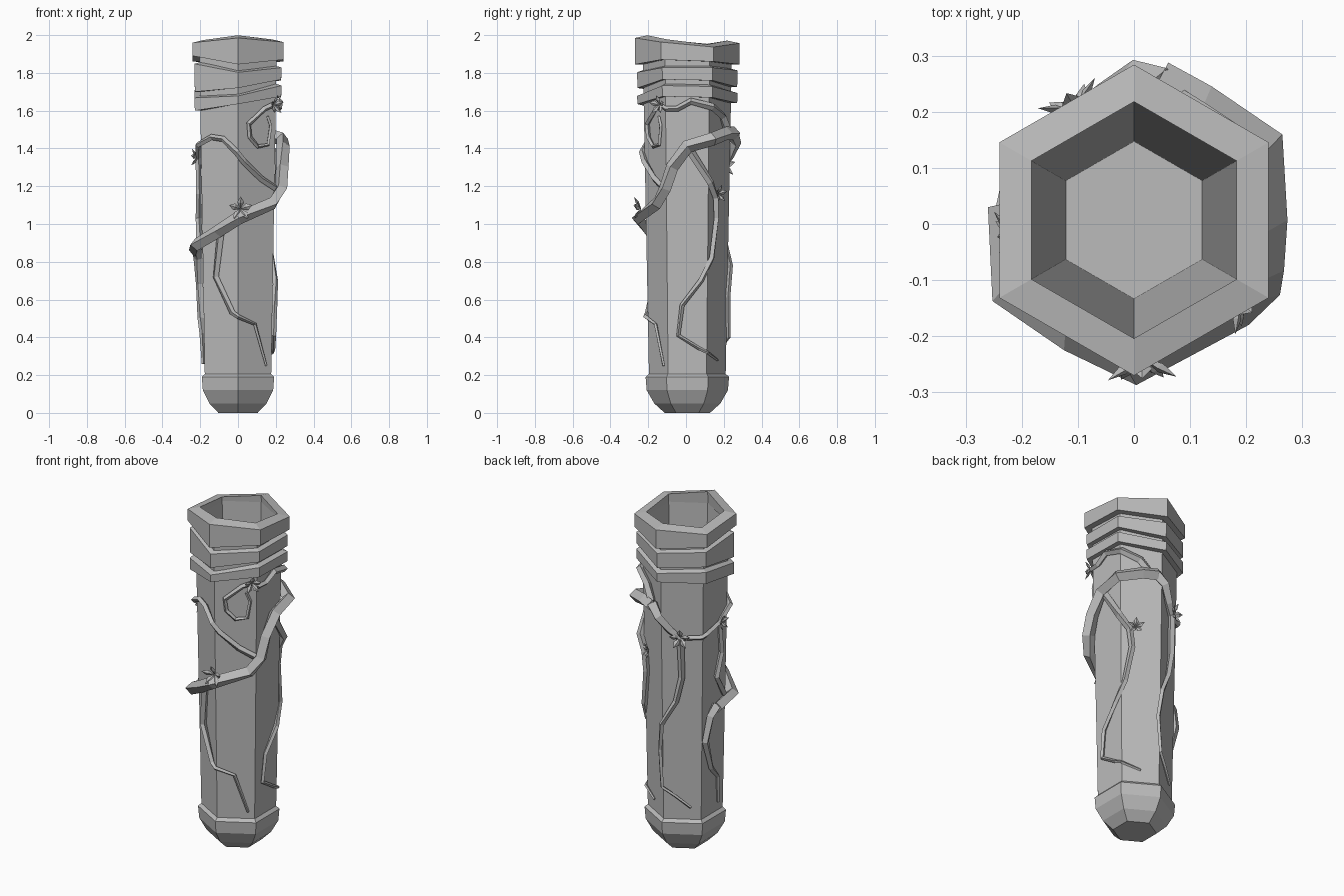
import bpy, bmesh, math
from mathutils import Vector

if "Cube" in bpy.data.objects:
    bpy.data.objects.remove(bpy.data.objects["Cube"], do_unlink=True)

grey = bpy.data.materials.new("plain grey")
grey.use_nodes = True
grey.diffuse_color = (0.5, 0.5, 0.5, 1)
grey.node_tree.nodes["Principled BSDF"].inputs["Base Color"].default_value = (0.5, 0.5, 0.5, 1)

CENTRE_Y = 0.007


def finish(name, bm):
    bmesh.ops.recalc_face_normals(bm, faces=bm.faces[:])
    mesh = bpy.data.meshes.new(name)
    bm.to_mesh(mesh)
    bm.free()
    mesh.materials.append(grey)
    obj = bpy.data.objects.new(name, mesh)
    obj.location.y = CENTRE_Y
    bpy.context.collection.objects.link(obj)
    return obj


def bridge(bm, a, b):
    n = len(a)
    for i in range(n):
        j = (i + 1) % n
        bm.faces.new((a[i], a[j], b[j], b[i]))


def hex_part(name, rings, loop=False):
    """Six-sided part from (radius, height) rings; a height may be a list, one per corner from the front."""
    bm = bmesh.new()
    made = []
    for r, z in rings:
        ring = []
        for k in range(6):
            t = math.radians(60 * k - 90)
            h = z[k] if isinstance(z, list) else z
            ring.append(bm.verts.new((r * math.cos(t), r * math.sin(t), h)))
        made.append(ring)
    for a, b in zip(made, made[1:]):
        bridge(bm, a, b)
    if loop:
        bridge(bm, made[-1], made[0])
    else:
        bm.faces.new(made[0])
        bm.faces.new(made[-1])
    return finish(name, bm)


def outward(deg):
    t = math.radians(deg)
    return Vector((math.cos(t), math.sin(t), 0))


def on_tube(deg, z, lift):
    """Point at a given angle and height, lifted off the tapering six-sided wall."""
    apothem = 0.172 + 0.018 * z
    return outward(deg) * (apothem / math.cos(math.radians((deg + 30) % 60 - 30)) + lift) + Vector((0, 0, z))


def vine(name, path, r0, r1, lift=1.0):
    """Four-sided tapering stem that hugs the tube along (angle, height) points."""
    bm = bmesh.new()
    count = len(path)
    radii = [r0 + (r1 - r0) * i / (count - 1) for i in range(count)]
    pts = [on_tube(d, z, r * lift) for (d, z), r in zip(path, radii)]
    prev = None
    for i, p in enumerate(pts):
        tangent = (pts[min(i + 1, count - 1)] - pts[max(i - 1, 0)]).normalized()
        side = tangent.cross(outward(path[i][0])).normalized()
        up = side.cross(tangent)
        r = radii[i]
        ring = [bm.verts.new(p + d * r) for d in (up, side, -up, -side)]
        if prev:
            bridge(bm, prev, ring)
        else:
            bm.faces.new(ring)
        prev = ring
    bm.faces.new(prev)
    return finish(name, bm)


def flower(name, deg, z, size, lift):
    """Five faceted petals spreading from one point."""
    bm = bmesh.new()
    n = outward(deg)
    across = Vector((-n.y, n.x, 0))
    base = on_tube(deg, z, lift)
    for k in range(5):
        t = math.radians(72 * k + 90)
        spread = across * math.cos(t) + Vector((0, 0, math.sin(t)))
        d = (spread * 0.85 + n * 0.5).normalized()
        w = d.cross(n).normalized()
        up = w.cross(d)
        mid = base + d * size * 0.55
        ends = [bm.verts.new(base), bm.verts.new(base + d * size)]
        belt = [bm.verts.new(mid + v * size) for v in (w * 0.25, up * 0.12, -w * 0.25, -up * 0.12)]
        for i in range(4):
            for e in ends:
                bm.faces.new((belt[i], belt[(i + 1) % 4], e))
    return finish(name, bm)


# Rounded foot
hex_part("foot_cap", [(0.12, 0), (0.175, 0.05), (0.215, 0.12), (0.221, 0.19), (0.2, 0.21)])

# Hollow tube with a tapering bore
hex_part("tube", [(0.19, 0.18), (0.203, 0.2), (0.236, 1.9), (0.212, 1.93), (0.14, 0.2)])

# Uneven rim and the two wraps under it
rim_top = [1.985, 1.963, 1.937, 1.957, 1.94, 1.96]
rim_bottom = [1.845, 1.87, 1.86, 1.845, 1.86, 1.89]
hex_part("rim", [(0.277, rim_top), (0.277, rim_bottom), (0.22, rim_bottom),
                 (0.211, [z + 0.014 for z in rim_top])], loop=True)
wraps = {
    "upper_wrap": ([1.815, 1.84, 1.84, 1.825, 1.84, 1.86], [1.72, 1.765, 1.76, 1.725, 1.74, 1.70]),
    "lower_wrap": ([1.69, 1.745, 1.74, 1.705, 1.72, 1.68], [1.635, 1.675, 1.67, 1.64, 1.64, 1.60]),
}
for name, (top, bottom) in wraps.items():
    hex_part(name, [(0.222, top), (0.266, [z - 0.012 for z in top]), (0.264, bottom), (0.222, bottom)], loop=True)

# Thick stem winding round from the left face to the back
vine("main_stem", [(-186, 0.86), (-150, 0.89), (-118, 0.96), (-90, 1.03), (-41, 1.11), (-27, 1.19),
                   (-19, 1.3), (0, 1.41), (30, 1.45), (60, 1.48), (80, 1.48)], 0.034, 0.036, 1.15)
vine("back_stem", [(78, 1.49), (90, 1.43), (104, 1.35), (118, 1.3)], 0.034, 0.018)
vine("left_tail", [(-184, 0.87), (-197, 0.82), (-206, 0.68), (-191, 0.5), (-170, 0.42), (-166, 0.26)], 0.03, 0.008)

# Thin hanging branches
vine("back_branch", [(118, 1.3), (120, 1.07), (111, 0.92), (91, 0.78), (86, 0.62), (90, 0.4),
                     (108, 0.35), (134, 0.28)], 0.02, 0.007)
vine("side_branch", [(2, 1.4), (30, 1.22), (43, 1.14), (46, 1.03), (36, 0.82), (20, 0.7), (-8, 0.57),
                     (-14, 0.41), (19, 0.34), (30, 0.32), (60, 0.28)], 0.022, 0.007)
vine("front_branch", [(-116, 0.95), (-125, 0.72), (-98, 0.53), (-90, 0.51), (-62, 0.47), (-40, 0.25)], 0.021, 0.007)

# Thin climbing branches
vine("front_climber", [(-33, 1.19), (-55, 1.24), (-82, 1.33), (-92, 1.38), (-111, 1.45), (-130, 1.46),
                       (-150, 1.42), (-173, 1.35), (-205, 1.32), (-212, 1.31), (-242, 1.3)], 0.018, 0.014)
vine("left_climber", [(-173, 1.35), (-168, 1.16), (-180, 1.03), (-160, 0.9)], 0.014, 0.018)
vine("top_climber", [(72, 1.49), (58, 1.57), (33, 1.62), (5, 1.65), (-14, 1.61), (-28, 1.61), (-40, 1.63)], 0.024, 0.012)
vine("curled_tendril", [(-38, 1.63), (-50, 1.61), (-75, 1.53), (-73, 1.46), (-60, 1.41), (-43, 1.42),
                        (-39, 1.52), (-44, 1.57)], 0.015, 0.009)

# Blossoms at the stem joints
for name, deg, z, size, lift in [
    ("front_flower", -87, 1.08, 0.075, 0.03), ("tendril_flower", -38, 1.63, 0.06, 0.02),
    ("left_flower", 187, 1.35, 0.055, 0.02), ("back_flower", 118, 1.31, 0.07, 0.025),
    ("side_flower", 52, 1.16, 0.055, 0.01),
]:
    flower(name, deg, z, size, lift)
